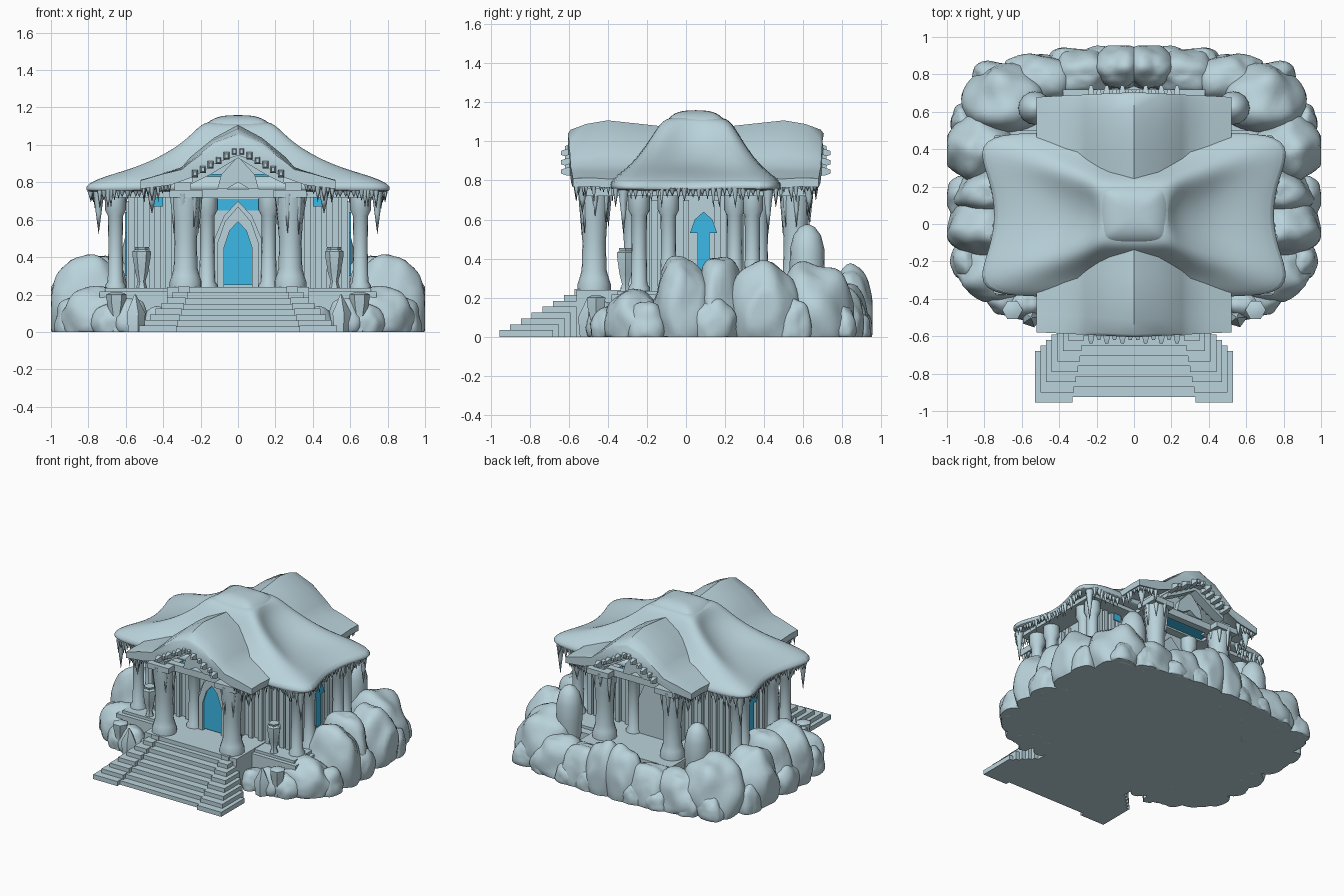
import bpy, bmesh, math, random
from mathutils import Vector, noise

if "Cube" in bpy.data.objects:
    bpy.data.objects.remove(bpy.data.objects["Cube"])

random.seed(4)
CY = 0.05  # centre line of the building


def material(name, col):
    m = bpy.data.materials.new(name)
    m.diffuse_color = (*col, 1)
    m.use_nodes = True
    m.node_tree.nodes["Principled BSDF"].inputs["Base Color"].default_value = m.diffuse_color
    return m


STONE = material("frosted stone", (0.49, 0.65, 0.71))
ICE = material("blue ice glass", (0.045, 0.49, 0.81))


def finish(name, bm, mat=STONE, angle=35, subsurf=0):
    bmesh.ops.recalc_face_normals(bm, faces=bm.faces)
    me = bpy.data.meshes.new(name)
    bm.to_mesh(me)
    bm.free()
    me.materials.append(mat)
    ob = bpy.data.objects.new(name, me)
    bpy.context.collection.objects.link(ob)
    if subsurf:
        mod = ob.modifiers.new("soften", 'SUBSURF')
        mod.levels = mod.render_levels = subsurf
    bpy.ops.object.select_all(action='DESELECT')
    ob.select_set(True)
    bpy.context.view_layer.objects.active = ob
    bpy.ops.object.shade_smooth_by_angle(angle=math.radians(angle))
    return ob


def loft(name, rings, mat=STONE, subsurf=0, angle=35):
    bm = bmesh.new()
    vs = [[bm.verts.new(p) for p in r] for r in rings]
    n = len(rings[0])
    for a, b in zip(vs, vs[1:]):
        for i in range(n):
            bm.faces.new((a[i], a[(i + 1) % n], b[(i + 1) % n], b[i]))
    bm.faces.new(vs[0][::-1])
    bm.faces.new(vs[-1])
    return finish(name, bm, mat, angle, subsurf)


def box(name, x0, x1, y0, y1, z0, z1, mat=STONE):
    q = [(x0, y0), (x1, y0), (x1, y1), (x0, y1)]
    return loft(name, [[(x, y, z) for x, y in q] for z in (z0, z1)], mat)


def prism(name, pts, y0, y1, mat=STONE):
    return loft(name, [[(x, y, z) for x, z in pts] for y in (y0, y1)], mat)


def lathe(name, prof, x, y, n=16):
    return loft(name, [[(x + r * math.cos(2 * math.pi * i / n), y + r * math.sin(2 * math.pi * i / n), z)
                        for i in range(n)] for r, z in prof])


# Front staircase with stepped wings
for i in range(8):
    z, f = 0.03 * (i + 1), 0.055 * i
    w = 0.53 - 0.03 * i
    box("stair_step", -0.36 + 0.008 * i, 0.36 - 0.008 * i, -0.925 + f, -0.45, 0, z)
    for s in (-1, 1):
        box("stair_wing", *sorted((s * (0.33 - 0.01 * i), s * w)), -0.955 + f, -0.68 + 0.03 * i, 0, z + 0.004)

# Platform
box("main_platform", -0.74, 0.74, -0.38, 0.56, 0, 0.215)
box("platform_lip", -0.71, 0.71, -0.35, 0.5, 0.2, 0.235)
box("portico_floor", -0.38, 0.38, -0.56, 0.72, 0, 0.24)
box("base_fill", -0.8, 0.8, -0.3, 0.75, 0, 0.1)

# Rocks around the base: x, y, rx, ry, height
ROCKS = [(.74, -.27, .19, .14, .25), (.8, -.02, .2, .15, .42), (.77, .17, .18, .13, .42),
         (.82, .4, .18, .18, .40), (.68, .65, .22, .2, .38), (.5, .77, .18, .14, .28),
         (.27, .80, .18, .13, .28), (.08, .84, .14, .12, .37), (.91, .14, .09, .12, .2), (.89, -.2, .09, .1, .18),
         (.58, -.41, .1, .1, .19), (.68, -.39, .1, .1, .15), (.43, -.43, .08, .09, .14), (.9, .55, .08, .09, .2),
         (.76, .8, .1, .07, .16), (.18, .9, .1, .05, .14), (.37, .87, .09, .07, .14), (.6, .83, .09, .07, .16)]
for k, (x, y, rx, ry, h) in enumerate(ROCKS):
    for s in (-1, 1):
        bm = bmesh.new()
        bmesh.ops.create_icosphere(bm, subdivisions=4, radius=1)
        for v in bm.verts:
            p = v.co.copy()
            d = 1 + 0.16 * noise.noise(p * 1.5 + Vector((k * 7.3, 2, 0))) - 0.05 * abs(noise.noise(p * 3 + Vector((0, k * 3.1, 5))))
            z = 0.25 * h + 0.75 * h * p.z * d
            v.co = (s * min(x + rx * p.x * d * 1.05, 0.999), min(y + ry * p.y * d * 1.05, 0.955), max(z, 0))
        finish("base_rock", bm, angle=50)
for s in (-1, 1):  # rounded boulders resting on the rear rocks
    lathe("rear_boulder", [(.08, .2), (.09, .34), (.088, .45), (.07, .52), (.04, .56), (.01, .575)], s * .53, .62)

# Hall body, ribs and doorway
box("hall_body", -0.57, 0.57, -0.2, 0.3, 0.2, 0.76)
box("cross_hall_body", -0.2, 0.2, -0.25, 0.36, 0.2, 0.8)
for x in (0.26, 0.34, 0.4, 0.46, 0.52, 0.57):
    for s in (-1, 1):
        for y in (-0.205, 0.305):
            box("wall_rib", s * x - 0.016, s * x + 0.016, y - 0.022, y + 0.022, 0.23, 0.72)
for s in (-1, 1):
    for y in (-0.16, -0.07, 0.0, 0.16, 0.22, 0.28):
        box("side_rib", s * 0.575 - 0.02, s * 0.575 + 0.02, y - 0.016, y + 0.016, 0.23, 0.7)
    # Arrow shaped side window
    loft("side_window", [[(s * xx, 0.09 + a, z) for a, z in ((-.03, .3), (.03, .3), (.03, .53), (.07, .53),
         (.045, .6), (0, .64), (-.045, .6), (-.07, .53), (-.03, .53))] for xx in (0.597, 0.604)], ICE)
    for y in (-0.236, 0.33):
        box("clerestory_window", s * 0.43 - 0.03, s * 0.43 + 0.03, y, y + 0.006, 0.67, 0.76, ICE)


def arch(w, z0, z1, z2):
    return [(-w, z0), (w, z0), (w, z1), (w * .6, (z1 + z2) / 2 + .02), (0, z2),
            (-w * .6, (z1 + z2) / 2 + .02), (-w, z1)]


prism("door_surround", arch(0.125, 0.23, 0.5, 0.7), -0.28, -0.2)
prism("door_glass", arch(0.078, 0.25, 0.45, 0.6), -0.297, -0.29, ICE)
for s in (-1, 1):  # door jambs and pointed arch trim
    box("door_jamb", *sorted((s * 0.075, s * 0.11)), -0.31, -0.25, 0.24, 0.47)
    prism("door_arch_trim", [(s * .075, .45), (s * .112, .47), (s * .07, .59), (0, .67), (0, .59), (s * .045, .54)], -0.31, -0.25)
box("transom_window", -0.125, 0.125, -0.257, -0.25, 0.65, 0.71, ICE)
prism("back_niche", arch(0.12, 0.23, 0.5, 0.68), 0.34, 0.39)

# Columns
THICK = [(.085, .23), (.085, .27), (.075, .3), (.064, .34), (.06, .48), (.066, .58), (.076, .66), (.08, .75)]
THIN = [(.055, .2), (.055, .25), (.042, .27), (.038, .45), (.04, .62), (.055, .65), (.055, .72)]
for s in (-1, 1):
    for y in (-0.47, 0.56):
        lathe("portico_column", THICK, s * 0.28, y)
    for y in (-0.24, 0.34):
        lathe("corner_column", THIN, s * 0.655, y)
        lathe("inner_column", THIN, s * 0.165, y - 0.04 if y < 0 else y + 0.04)
    for y in (-0.09, 0.25):
        lathe("side_column", THIN, s * 0.655, y)
    # Urns on the platform and stone planters below
    lathe("urn", [(.03, .235), (.02, .27), (.035, .32), (.048, .4), (.05, .43), (.035, .44), (.04, .455)], s * 0.515, -0.31, 6)
    lathe("planter", [(.03, .0), (.028, .07), (.05, .15), (.055, .2), (.03, .21)], s * 0.65, -0.46, 6)
    lathe("crystal", [(.045, .0), (.055, .1), (.005, .2)], s * 0.55, -0.5, 5)

box("main_soffit", -0.73, 0.73, CY - 0.37, CY + 0.37, 0.72, 0.78)


# Main hipped snow roof with pinched sides
def hip(a, b, p, z):
    r = [(a, -.78 * b), (a - p * .7, -.4 * b), (a - p, 0), (a - p * .7, .4 * b), (a, .78 * b), (a * .9, b), (a * .45, b)]
    r += [(-a * .45, b), (-a * .9, b), (-a, .78 * b), (-a + p * .7, .4 * b), (-a + p, 0), (-a + p * .7, -.4 * b),
          (-a, -.78 * b), (-a * .9, -b), (-a * .45, -b), (a * .45, -b), (a * .9, -b)]
    return [(x, CY + y, z + 0.012 * noise.noise((abs(x) * 6, y * 6, z * 4))) for x, y in r]


loft("main_snow_roof", [hip(*q) for q in (
    (.79, .40, .08, .745), (.84, .44, .1, .75), (.84, .44, .1, .79), (.72, .385, .12, .835), (.56, .33, .15, .88),
    (.4, .27, .12, .955), (.28, .22, .07, 1.035), (.2, .17, .02, 1.11), (.14, .12, 0, 1.12))], subsurf=2, angle=50)
loft("roof_cap", [[(sx * a, CY + sy * b, z) for sx, sy in
     ((1, -.8), (1, 0), (1, .8), (.8, 1), (0, 1), (-.8, 1), (-1, .8), (-1, 0), (-1, -.8), (-.8, -1), (0, -1), (.8, -1))]
     for a, b, z in ((.17, .14, 1.05), (.185, .155, 1.085), (.185, .155, 1.1), (.14, .12, 1.14), (.07, .06, 1.16))], subsurf=2, angle=50)

# Front and back gables
TOP = [(.52, .765), (.52, .81), (.4, .845), (.3, .88), (.255, .925), (.13, 1.03), (0, 1.095)]
LOW = [(0, 1.0), (.12, .935), (.22, .86), (.36, .79)]
LOOP = TOP + [(-x, z) for x, z in TOP[-2::-1]] + [(-x, z) for x, z in LOW[:0:-1]] + LOW
for d in (-1, 1):
    rings = []
    for t, dz in ((.655, -.055), (.64, -.035), (.56, -.005), (.45, .015), (.33, 0), (.15, -.02)):
        rings.append([(x, CY + d * (t - .05 * abs(x) * (t > .5)),
                       z + dz * max(0, 1 - abs(x) / .4) + 0.014 * noise.noise((abs(x) * 7, t * 7, 3)))
                      for x, z in LOOP])
    loft("gable_snow_roof", rings, angle=45)
    yy = lambda a, b: sorted((CY + d * a, CY + d * b))
    # Pediment glass, ceiling and trim
    prism("pediment_wall", [(-.2, .76), (.2, .76), (.2, .86), (0, .99), (-.2, .86)], *yy(.3, .39))
    box("pediment_glass", -.18, .18, *yy(.392, .399), .76, .845, ICE)
    box("portico_ceiling", -.24, .24, *yy(.33, .47), .733, .74, ICE)
    box("portico_beam", -.34, .34, *yy(.48, .53), .715, .765)
    prism("pediment_chevron", [(-.11, .765), (-.06, .765), (0, .8), (.06, .765), (.11, .765), (.09, .84), (0, .94), (-.09, .84)], *yy(.5, .54))
    for s in (-1, 1):
        box("portico_side_beam", *sorted((s * .25, s * .34)), *yy(.3, .56), .72, .8)
        prism("inner_rake", [(s * .25, .79), (s * .23, .88), (0, 1.0), (0, .93), (s * .15, .84)], *yy(.53, .6))
        box("column_capital", *sorted((s * .19, s * .37)), *yy(.43, .6), .72, .76)
        for i in range(6):  # carved fingers along the rake
            x, z = s * (.02 + .042 * i), .985 - .024 * i
            e = .69 if i % 2 else .67
            loft("rake_finger", [[(x + a * u, CY + d * t, z - .02 + b * u) for a, b in ((-.016, -.02), (.016, -.02), (.016, .02), (-.016, .02))]
                                 for t, u in ((.5, 1), (e - .03, 1), (e, .5))])

# Icicles hanging from all eaves
bm = bmesh.new()


def icicle(x, y, z, r, h):
    vs = [bm.verts.new((x + r * math.cos(i * math.pi / 3), y + r * math.sin(i * math.pi / 3), z)) for i in range(6)]
    ws = [bm.verts.new((x + .5 * r * math.cos(i * math.pi / 3), y + .5 * r * math.sin(i * math.pi / 3), z - h * .5)) for i in range(6)]
    tip = bm.verts.new((x, y, z - h))
    for i in range(6):
        j = (i + 1) % 6
        bm.faces.new((vs[i], vs[j], ws[j], ws[i]))
        bm.faces.new((ws[i], ws[j], tip))
    bm.faces.new(vs)


def icicle_row(p, q, z, n):
    for i in range(n):
        t = (i + random.uniform(.2, .8)) / n
        h = random.choice((.01, .02, .03, .04, .07))
        for s in (-1, 1):
            icicle(s * (p[0] + (q[0] - p[0]) * t), p[1] + (q[1] - p[1]) * t, z, random.uniform(.012, .02), h + .03)


for d in (-1, 1):
    icicle_row((.52, CY + d * .41), (.75, CY + d * .41), .76, 11)
    icicle_row((.79, CY + d * .34), (.73, CY), .76, 13)
    icicle_row((.5, CY + d * .42), (.5, CY + d * .61), .785, 9)
    icicle_row((.36, CY + d * .615), (.51, CY + d * .61), .795, 8)
    for s in (-1, 1):
        icicle(s * .745, CY + d * .37, .75, .03, .23)
        icicle(s * .46, CY + d * .58, .78, .035, .15)
        for a in range(7):  # ice draped on portico columns
            icicle(s * .28 + .07 * math.cos(a * .9), CY + d * .515 + .07 * math.sin(a * .9), .74, .022, random.uniform(.1, .24))
finish("eave_icicles", bm, angle=60)
